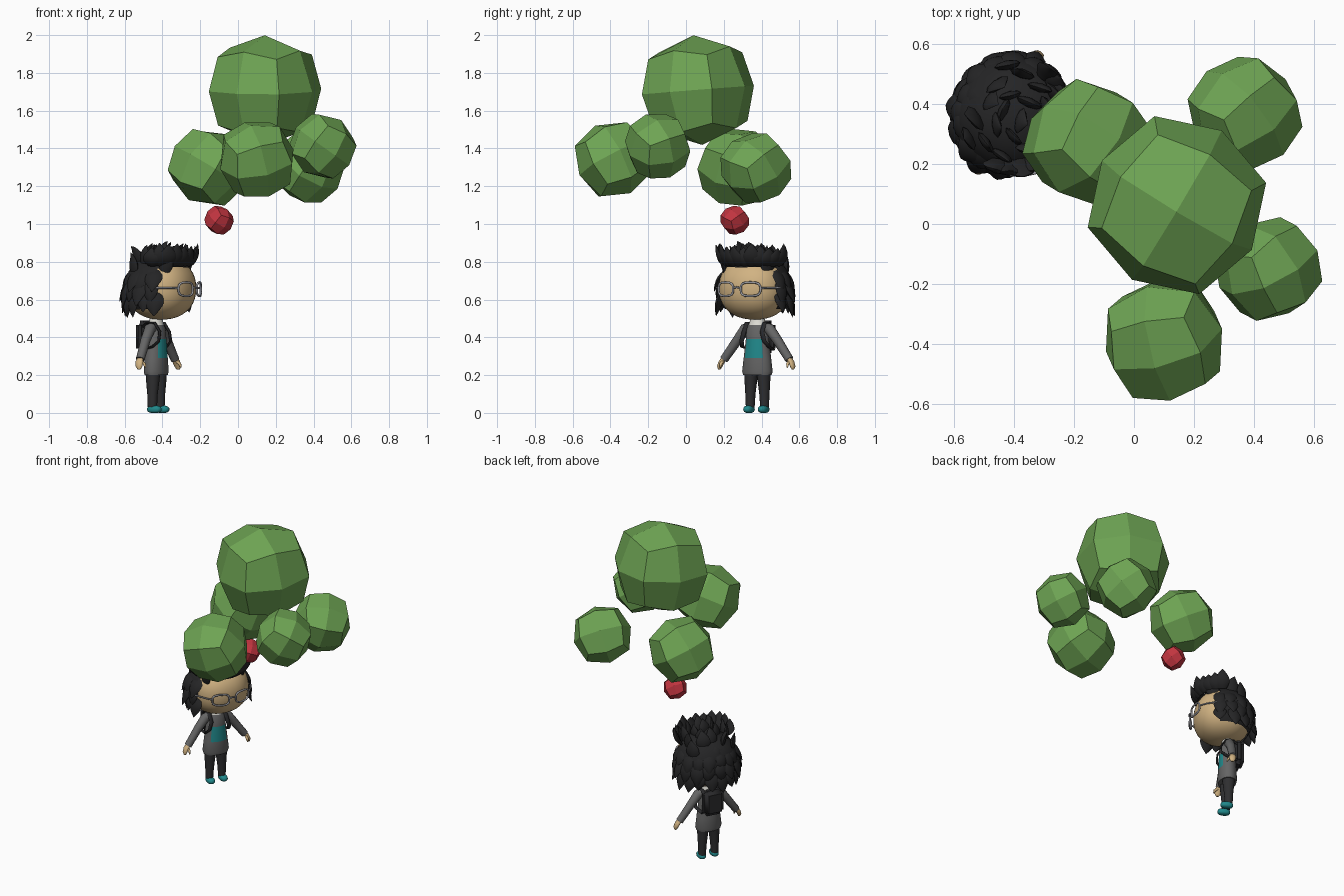
import bpy, bmesh, random
from math import sin, cos, pi, radians, atan2, degrees
from mathutils import Vector, Matrix, Euler

random.seed(4)
if "Cube" in bpy.data.objects:
    bpy.data.objects.remove(bpy.data.objects["Cube"])


def material(name, *rgb):
    m = bpy.data.materials.new(name)
    m.use_nodes = True
    m.diffuse_color = (*rgb, 1)
    bsdf = next(n for n in m.node_tree.nodes if n.type == 'BSDF_PRINCIPLED')
    bsdf.inputs["Base Color"].default_value = (*rgb, 1)
    return m


GREEN = material("leaf_green", .155, .37, .087)
RED = material("berry_red", .53, .035, .05)
SKIN = material("skin", .64, .45, .225)
HAIR = material("hair_black", .018, .018, .019)
SHIRT = material("shirt_grey", .13, .13, .13)
TEAL = material("teal", .015, .25, .26)
TROUSERS = material("trousers_dark", .028, .028, .03)
METAL = material("frame_grey", .34, .34, .37)
COLLAR = material("collar_white", .75, .74, .68)
PACK = material("backpack_black", .022, .022, .024)

# The figure is modelled facing +x, then turned and moved into place
PLACE = Matrix.Translation((-.433, .378, 0)) @ Matrix.Rotation(radians(-28), 4, 'Z')
HEAD = Vector((.03, 0, .66))


def finish(bm, name, *mats, place=PLACE, smooth=True):
    bmesh.ops.recalc_face_normals(bm, faces=bm.faces)
    bm.transform(place)
    for f in bm.faces:
        f.smooth = smooth
    me = bpy.data.meshes.new(name)
    bm.to_mesh(me)
    bm.free()
    if smooth:
        me.set_sharp_from_angle(angle=radians(50))
    for m in mats:
        me.materials.append(m)
    ob = bpy.data.objects.new(name, me)
    bpy.context.collection.objects.link(ob)


def loft(bm, pts, radii, side=(1, 0, 0), n=12, closed=False):
    """Skin elliptical rings along a path; radii are (along side, across)."""
    pts = [Vector(p) for p in pts]
    rings, count = [], len(pts)
    for i, p in enumerate(pts):
        if closed:
            t = pts[(i + 1) % count] - pts[i - 1]
        else:
            t = pts[min(i + 1, count - 1)] - pts[max(i - 1, 0)]
        t.normalize()
        a = Vector(side)
        a = (a - t * a.dot(t)).normalized()
        b = t.cross(a)
        r = radii[i] if isinstance(radii, list) else radii
        ra, rb = r if isinstance(r, tuple) else (r, r)
        rings.append([bm.verts.new(p + a * ra * cos(2 * pi * k / n) + b * rb * sin(2 * pi * k / n))
                      for k in range(n)])
    for i in range(count if closed else count - 1):
        r0, r1 = rings[i], rings[(i + 1) % count]
        for k in range(n):
            bm.faces.new((r0[k], r0[(k + 1) % n], r1[(k + 1) % n], r1[k]))
    if not closed:
        bm.faces.new(rings[0])
        bm.faces.new(rings[-1])


def ellipsoid(bm, centre, size, power=2, u=32, v=20):
    verts = bmesh.ops.create_uvsphere(bm, u_segments=u, v_segments=v, radius=1)["verts"]
    for w in verts:
        c = w.co / sum(abs(x) ** power for x in w.co) ** (1 / power)
        w.co = Vector(centre) + Vector([c[i] * size[i] for i in range(3)])


# Faceted foliage balls and berry: a cube divided once and partly rounded
def ball(name, mat, centre, r, tilt):
    bm = bmesh.new()
    bmesh.ops.create_cube(bm, size=2)
    bmesh.ops.subdivide_edges(bm, edges=bm.edges, cuts=1, use_grid_fill=True)
    for v in bm.verts:
        v.co *= {1: 1, 2: .745, 3: .625}[sum(abs(c) > .5 for c in v.co)] * r
    rot = Euler([radians(a) for a in tilt]).to_matrix().to_4x4()
    finish(bm, name, mat, place=Matrix.Translation(centre) @ rot, smooth=False)


ball("foliage_top", GREEN, (.143, .063, 1.709), .291, (2, -4, 59))
ball("foliage_right", GREEN, (-.155, .272, 1.3), .204, (25, 20, 60))
ball("foliage_front", GREEN, (.1, -.387, 1.342), .204, (25, -15, 11))
ball("foliage_left", GREEN, (.448, -.15, 1.412), .17, (20, 30, 35))
ball("foliage_back", GREEN, (.37, .37, 1.296), .182, (35, 15, 40))
ball("berry", RED, (-.1, .258, 1.02), .074, (35, 20, 40))

# Head and neck
bm = bmesh.new()
ellipsoid(bm, HEAD, (.178, .186, .166), 2.25)
finish(bm, "head", SKIN)
bm = bmesh.new()
loft(bm, [(0, 0, .465), (0, 0, .486), (0, 0, .515)], [(.04, .048), (.034, .042), (.032, .038)], n=20)
finish(bm, "collar", COLLAR)

# Torso with a coloured front panel
bm = bmesh.new()
loft(bm, [(0, 0, z) for z in (.2, .22, .29, .39, .45, .482)],
     [(.055, .08), (.059, .086), (.056, .077), (.051, .064), (.046, .06), (.03, .036)], n=40)
for f in bm.faces:
    c = f.calc_center_median()
    if .29 < c.z < .39 and c.x > 0 and abs(c.y) < .046:
        f.material_index = 1
finish(bm, "torso", SHIRT, TEAL)

# Limbs, mirrored left and right
for s, word in ((1, "left"), (-1, "right")):
    bm = bmesh.new()
    loft(bm, [(0, s * .035, .452), (0, s * .072, .445), (0, s * .12, .385), (.005, s * .168, .32), (.008, s * .196, .283)],
         [.028, .03, .026, .024, .023])
    finish(bm, word + "_sleeve", SHIRT)
    bm = bmesh.new()
    loft(bm, [(.008, s * .188, .295), (.01, s * .209, .27), (.014, s * .22, .245), (.016, s * .221, .23)],
         [(.014, .012), (.022, .014), (.019, .012), (.008, .006)])
    loft(bm, [(.015, s * .2, .275), (.036, s * .2, .258), (.042, s * .2, .24)], [.009, .008, .004], side=(0, 1, 0), n=8)
    finish(bm, word + "_hand", SKIN)
    bm = bmesh.new()
    loft(bm, [(0, s * .036, .225), (0, s * .039, .18), (0, s * .042, .1), (0, s * .043, .03)],
         [(.04, .039), (.037, .034), (.028, .027), (.025, .023)], n=16)
    finish(bm, word + "_leg", TROUSERS)
    bm = bmesh.new()
    ellipsoid(bm, (.012, s * .044, .019), (.04, .024, .02), 2.6, 16, 10)
    finish(bm, word + "_shoe", TEAL)
    bm = bmesh.new()
    loft(bm, [(-.06, s * .05, .45), (-.03, s * .054, .476), (.02, s * .054, .476), (.05, s * .054, .43),
              (.051, s * .068, .38), (.02, s * .08, .35), (-.05, s * .066, .335)],
         (.013, .006), side=(0, 1, 0), n=8)
    finish(bm, word + "_strap", PACK)

# Backpack
bm = bmesh.new()
bmesh.ops.create_cube(bm, size=1, matrix=Matrix.Translation((-.062, 0, .403)) @ Matrix.Diagonal((.07, .138, .17, 1)))
bmesh.ops.bevel(bm, geom=bm.edges[:], offset=.024, segments=3, affect='EDGES')
finish(bm, "backpack", PACK)


# Glasses curve gently around the face
def wrap(y, z):
    return (.232 - 2 * y * y, y, z)


bm = bmesh.new()
for s in (1, -1):
    rim = []
    for k in range(24):
        c, q = cos(2 * pi * k / 24), sin(2 * pi * k / 24)
        d = (abs(c) ** 3.2 + abs(q) ** 3.2) ** (1 / 3.2)
        rim.append(wrap(s * .074 + .051 * c / d, .655 + .036 * q / d))
    loft(bm, rim, .006, n=8, closed=True)
    loft(bm, [wrap(s * .125, .66), (.165, s * .155, .662), (.1, s * .19, .662), (.02, s * .192, .662)],
         .005, side=(0, 0, 1), n=8)
loft(bm, [wrap(-.024, .66), wrap(0, .666), wrap(.024, .66)], .005, side=(0, 0, 1), n=8)
finish(bm, "glasses", METAL)

# Hair cap, open over the face
bm = bmesh.new()
ellipsoid(bm, (0, 0, 0), (.188, .194, .176), 2.2, 40, 24)
open_faces = []
for f in bm.faces:
    c = f.calc_center_median()
    if c.z < -.11 or (c.z < .11 and abs(degrees(atan2(c.y, c.x))) < 70):
        open_faces.append(f)
bmesh.ops.delete(bm, geom=open_faces, context='FACES')
bm.transform(Matrix.Translation(HEAD))
finish(bm, "hair_cap", HAIR)


# Leaf-shaped locks that bend from one heading to another
def lock(bm, start, d0, d1, length, width):
    p, pts, radii = Vector(start), [], []
    for i in range(8):
        t = i / 7
        pts.append(p.copy())
        w = width * (.6 + .4 * sin(pi * min(t * 1.2, 1))) * (1 - t ** 4) ** .7 + .001
        radii.append((w, w * .36))
        p += d0.lerp(d1, t).normalized() * length / 7
    side = (pts[0] - HEAD).cross(pts[-1] - pts[0])
    loft(bm, pts, radii, side=side, n=8)


DOWN, UP, FORWARD = Vector((0, 0, -1)), Vector((0, 0, 1)), Vector((1, 0, 0))
vary = random.uniform

bm = bmesh.new()
for elevation, flare, length in ((58, .75, .13), (36, .4, .14), (14, .12, .14), (-8, 0, .125)):
    for az in range(76, 290, 21):
        a, e = radians(az + vary(-5, 5)), radians(elevation)
        out = Vector((cos(a), sin(a), 0))
        start = HEAD + Vector((.175 * cos(a) * cos(e), .178 * sin(a) * cos(e), .165 * sin(e)))
        lock(bm, start, out * (flare + .22) + DOWN * .6, DOWN + out * vary(-.15, .4),
             length * vary(.85, 1.1), vary(.04, .052))
finish(bm, "hair_back", HAIR)

# Swept-up hair: a full row along the hairline, then tufts over the crown
bm = bmesh.new()
for az in range(-77, 78, 14):
    a = radians(az)
    out = Vector((cos(a), sin(a), 0))
    start = HEAD + Vector((.148 * cos(a), .162 * sin(a), .122))
    lock(bm, start, UP * .6 + out * .5, UP + out * vary(-.3, .3), vary(.1, .13), vary(.042, .05))
for x in (.09, .03, -.035, -.095):
    for k in range(-2, 3):
        y = k * .062 + vary(-.012, .012)
        h = max(.15, 1 - (x / .18) ** 2 - (y / .19) ** 2) ** .5
        start = HEAD + Vector((x, y, .15 * h))
        top = .9 + vary(-.03, .015)
        lean = Vector((vary(-.2, .3), y * 1.2, 0))
        lock(bm, start, UP + lean * .5, UP * .5 + FORWARD * (.5 if x > 0 else vary(-.6, .4)) + lean * .5,
             min(.12, (top - start.z) * 1.2), vary(.036, .047))
finish(bm, "hair_quiff", HAIR)
